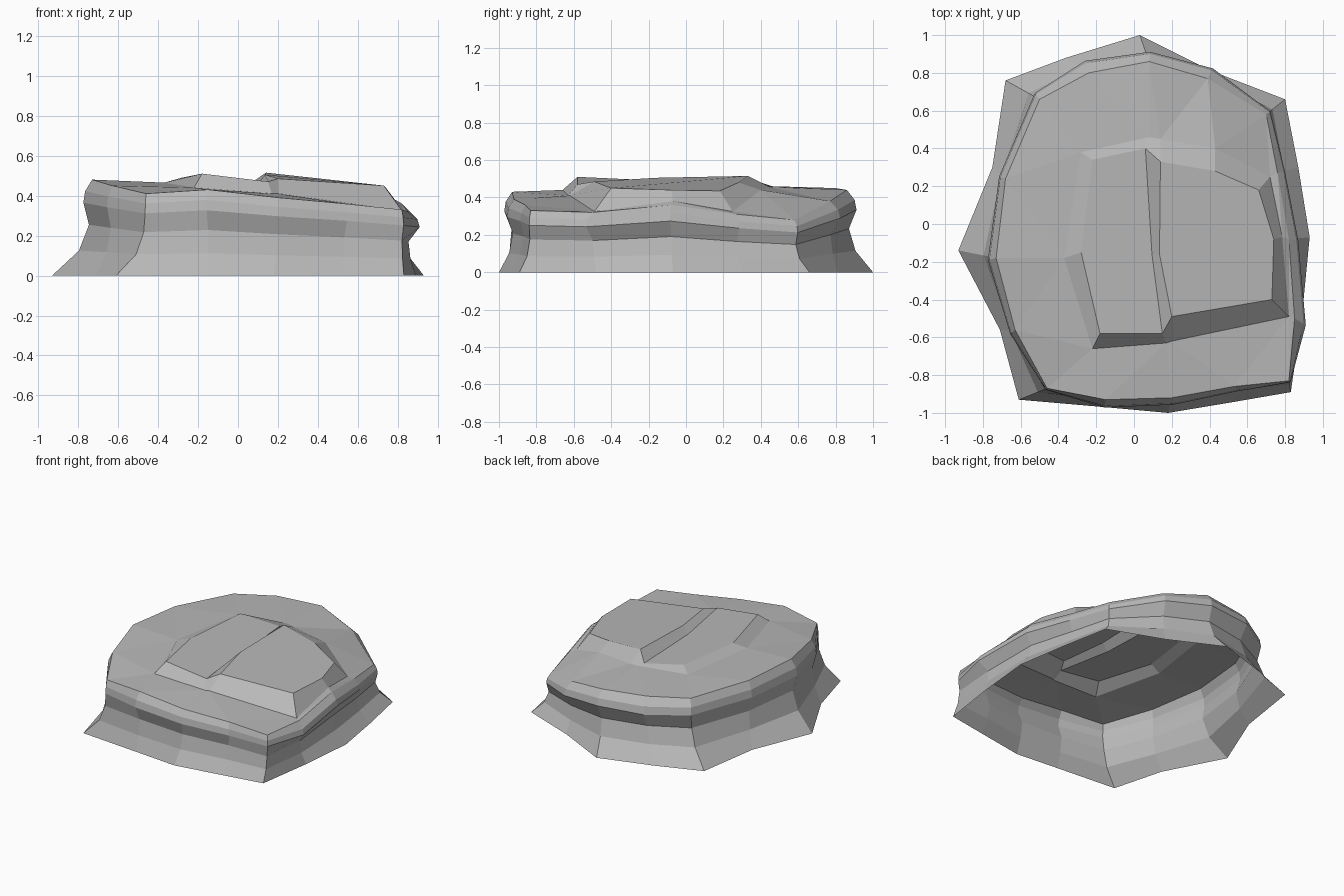
import bpy, bmesh
from mathutils import Vector

if "Cube" in bpy.data.objects:
    bpy.data.objects.remove(bpy.data.objects["Cube"])

# Ground outline, counter-clockwise from the front left corner
base = [(-.61, -.93), (-.15, -.97), (.18, -1), (.54, -.94), (.83, -.89), (.89, -.48),
        (.93, -.07), (.87, .3), (.80, .66), (.41, .81), (.03, 1), (-.36, .88),
        (-.68, .76), (-.75, .3), (-.93, -.14), (-.71, -.56)]
# Upper rim with its tilting height
rim = [(-.46, -.87, .41), (-.15, -.93, .43), (.2, -.92, .39), (.53, -.86, .36),
       (.82, -.83, .33), (.85, -.5, .32), (.82, -.08, .36), (.76, .27, .31),
       (.70, .58, .28), (.39, .77, .38), (.08, .86, .44), (-.24, .80, .45),
       (-.5, .66, .45), (-.68, .24, .47), (-.73, -.18, .48), (-.63, -.56, .45)]
# How far the ledge overhangs in each column
bulge = [1.01, 1.045, 1.04, 1.03, 1.01, 1.07, 1.06, 1.05,
         1.03, 1.07, 1.06, 1.08, 1.05, 1.05, 1.06, 1.04]
# Foot and top outlines of the two raised slabs
slab_foot = [(-.22, -.66, .44), (.17, -.63, .41), (.2, -.62, .41), (.82, -.49, .325),
             (.785, -.07, .38), (.72, .25, .325), (.43, .4, .44), (.14, .45, .455),
             (.08, .46, .46), (-.28, .38, .46), (-.37, -.18, .465)]
slab_top = [(-.18, -.58, .51), (.15, -.58, .47), (.2, -.49, .485), (.73, -.4, .45),
            (.74, -.08, .44), (.66, .18, .435), (.43, .28, .48), (.14, .33, .515),
            (.06, .4, .46), (-.22, .34, .5), (-.28, -.15, .49)]

bm = bmesh.new()


def ring(points):
    return [bm.verts.new(p) for p in points]


def bridge(a, b):
    n = len(a)
    for i in range(n):
        j = (i + 1) % n
        bm.faces.new((a[i], a[j], b[j], b[i]))


def loop_edges(vs):
    return [bm.edges.get((vs[i - 1], vs[i])) for i in range(len(vs))]


def wall(flare, overhang, z_factor):
    """Wall ring between the rim and base outlines, pushed out by the ledge."""
    out = []
    for b, r, k in zip(base, rim, bulge):
        p = Vector(r[:2]).lerp(Vector(b), flare) * (1 + (k - 1) * overhang)
        out.append((p.x, p.y, r[2] * z_factor))
    return out


# Stacked wall layers: flared foot, recess, overhanging ledge, rim
layers = [ring([(x, y, 0.0) for x, y in base]),
          ring(wall(.33, 0, .26)),
          ring(wall(.08, 0, .53)),
          ring(wall(0, 1, .76)),
          ring(wall(0, .8, .88)),
          ring(rim)]
for lower, upper in zip(layers, layers[1:]):
    bridge(lower, upper)

# Raised slabs with a stepped groove between them
foot, top = ring(slab_foot), ring(slab_top)
bridge(foot, top)
low, high = ring([(.095, -.16, .45), (.135, -.16, .505)])
t = top
for face in ((t[0], t[1], low, t[8], t[9], t[10]), (t[1], t[2], high, low),
             (low, high, t[7], t[8]), (t[2], t[3], t[4], t[5], t[6], t[7], high)):
    bm.faces.new(face)

# Plateau between rim and slabs
bmesh.ops.triangle_fill(bm, use_beauty=True, use_dissolve=False, normal=(0, 0, 1),
                        edges=loop_edges(layers[-1]) + loop_edges(foot))
bmesh.ops.recalc_face_normals(bm, faces=bm.faces[:])

mesh = bpy.data.meshes.new("rock_slab")
bm.to_mesh(mesh)
bm.free()

# Dark grey stone
stone = bpy.data.materials.new("stone")
stone.diffuse_color = (.48, .48, .48, 1)
stone.use_nodes = True
stone.node_tree.nodes["Principled BSDF"].inputs["Base Color"].default_value = stone.diffuse_color
mesh.materials.append(stone)
bpy.context.collection.objects.link(bpy.data.objects.new("rock_slab", mesh))
